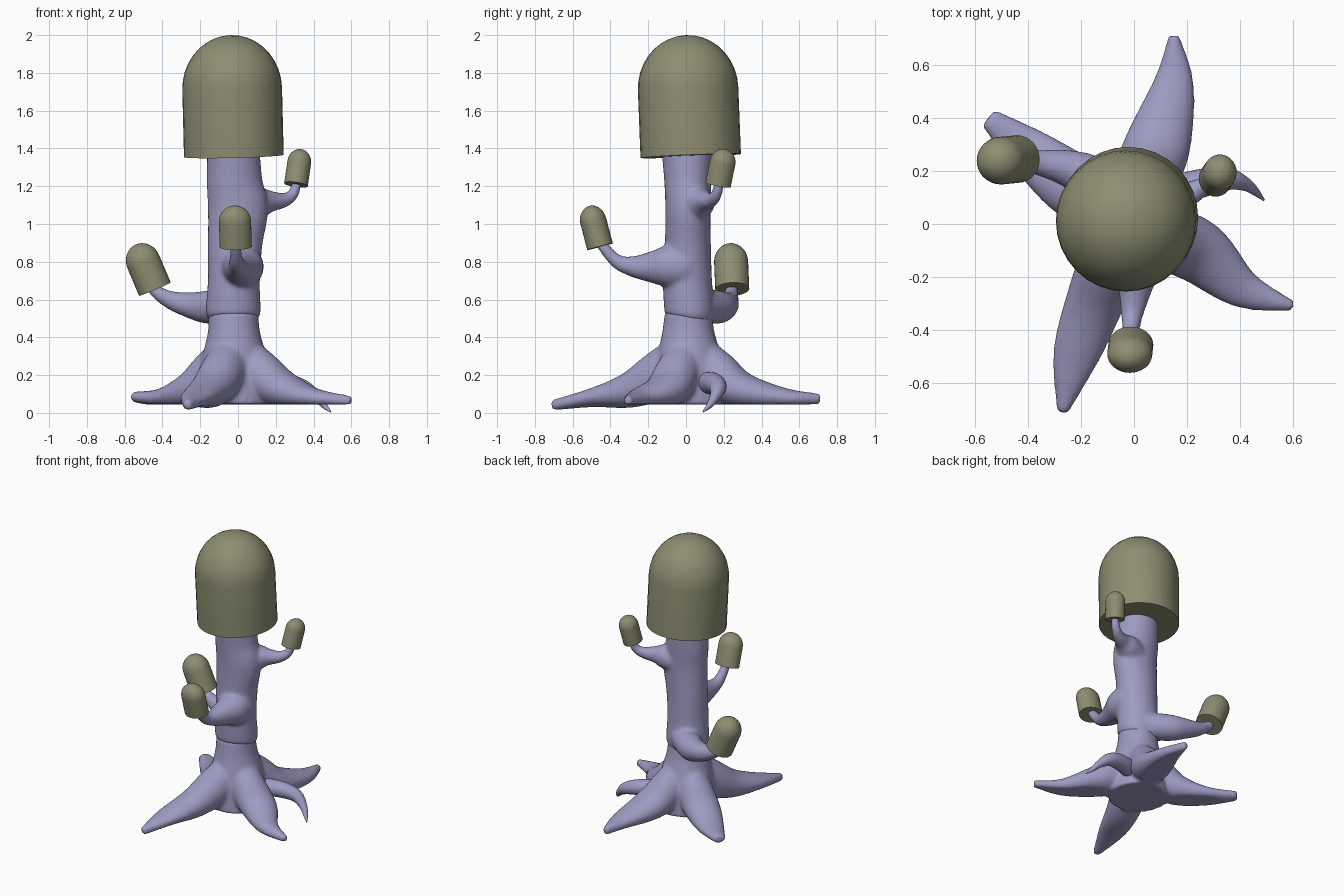
import bpy, bmesh, math
from mathutils import Vector

if "Cube" in bpy.data.objects:
    bpy.data.objects.remove(bpy.data.objects["Cube"])


def material(name, color):
    m = bpy.data.materials.new(name)
    m.diffuse_color = color
    m.use_nodes = True
    m.node_tree.nodes["Principled BSDF"].inputs["Base Color"].default_value = m.diffuse_color
    return m


BARK = material("bark", (0.34, 0.33, 0.54, 1))
CAP = material("cap", (0.27, 0.27, 0.17, 1))


def resample(pts, n=4):
    # Catmull-Rom through all point values (position and radii)
    out = []
    for i in range(len(pts) - 1):
        a, b, c, d = (pts[max(i - 1, 0)], pts[i], pts[i + 1], pts[min(i + 2, len(pts) - 1)])
        for k in range(n):
            t = k / n
            out.append([0.5 * (2 * q + (r - p) * t + (2 * p - 5 * q + 4 * r - s) * t * t
                               + (3 * q - p - 3 * r + s) * t ** 3)
                        for p, q, r, s in zip(a, b, c, d)])
    return out + [list(pts[-1])]


def tube(bm, pts, ref=(0, 0, 1), floor=-1, sides=24):
    # pts: x, y, z, half width, half height
    pts = resample(pts)
    rings = []
    for i, p in enumerate(pts):
        t = Vector(pts[min(i + 1, len(pts) - 1)][:3]) - Vector(pts[max(i - 1, 0)][:3])
        side = t.cross(Vector(ref)).normalized()
        up = side.cross(t).normalized()
        ring = []
        for k in range(sides):
            a = math.tau * k / sides
            v = Vector(p[:3]) + side * (p[3] * math.cos(a)) + up * (p[4] * math.sin(a))
            v.z = max(v.z, floor)
            ring.append(bm.verts.new(v))
        rings.append(ring)
    for r, s in zip(rings, rings[1:]):
        for k in range(sides):
            j = (k + 1) % sides
            bm.faces.new((r[k], r[j], s[j], s[k]))
    bm.faces.new(rings[0][::-1])
    bm.faces.new(rings[-1])


def finish(bm, name, mat):
    bmesh.ops.recalc_face_normals(bm, faces=bm.faces)
    me = bpy.data.meshes.new(name)
    bm.to_mesh(me)
    bm.free()
    me.materials.append(mat)
    ob = bpy.data.objects.new(name, me)
    bpy.context.collection.objects.link(ob)
    bpy.ops.object.select_all(action='DESELECT')
    ob.select_set(True)
    bpy.context.view_layer.objects.active = ob
    return ob


def fuse(ob):
    # blend the overlapping tubes into one organic skin
    m = ob.modifiers.new("fuse", 'REMESH')
    m.mode = 'VOXEL'
    m.voxel_size = 0.012
    s = ob.modifiers.new("soften", 'SMOOTH')
    s.factor = 0.5
    s.iterations = 6
    for name in ("fuse", "soften"):
        bpy.ops.object.modifier_apply(modifier=name)
    bpy.ops.object.shade_smooth_by_angle(angle=math.radians(50))


def round_branch(bm, pts):
    tube(bm, [(x, y, z, r, r) for x, y, z, r in pts])


# trunk with its three branches
bm = bmesh.new()
tube(bm, [(-.025, .015, .495, .125, .115), (-.025, .018, .535, .145, .132),
          (-.022, .008, .70, .138, .13), (-.015, .01, .9, .145, .122),
          (0, .01, 1.08, .16, .12), (-.018, .01, 1.22, .148, .125),
          (-.025, .005, 1.42, .138, .137)], ref=(0, 1, 0))
round_branch(bm, [(-.04, .08, .57, .09), (-.16, .17, .56, .088), (-.25, .21, .57, .07),
                  (-.35, .23, .595, .05), (-.43, .24, .64, .035), (-.48, .245, .70, .028)])
round_branch(bm, [(.01, 0, .77, .12), (.02, -.09, .775, .115), (.01, -.18, .772, .085),
                  (0, -.28, .775, .056), (-.01, -.37, .805, .037), (-.012, -.455, .90, .028)])
round_branch(bm, [(.06, .05, 1.1, .09), (.13, .08, 1.115, .078), (.18, .10, 1.12, .055),
                  (.24, .13, 1.125, .04), (.29, .16, 1.155, .03), (.315, .18, 1.23, .025)])
fuse(finish(bm, "trunk", BARK))

# flared root base: core plus four spreading roots
bm = bmesh.new()
tube(bm, [(-.02, .02, .045, .2, .2), (-.02, .02, .2, .19, .19), (-.02, .015, .32, .165, .165),
          (-.022, .012, .43, .138, .138), (-.024, .012, .53, .132, .125)], ref=(0, 1, 0))
# plan points (x, y, half width), floor height, tip height
roots = [
    ([(.09, .30, .125), (.15, .53, .078), (.15, .71, .02)], .045, .075),
    ([(-.25, .16, .12), (-.40, .28, .088), (-.55, .40, .04)], .045, .085),
    ([(-.15, -.30, .11), (-.22, -.50, .088), (-.27, -.71, .022)], .015, .04),
    ([(.25, -.11, .12), (.41, -.245, .075), (.60, -.31, .02)], .045, .062),
]
for plan, floor, tip in roots:
    (ax, ay, aw), (bx, by, bw), (cx, cy, cw) = plan
    tube(bm, [(-.02, .02, .31, .11, .13), ((ax - .02) / 2, (ay + .02) / 2, .20, .12, .13),
              (ax, ay, .12, aw, .095), (bx, by, .08, bw, .05), (cx, cy, tip, cw, .028)],
         floor=floor)
fuse(finish(bm, "roots", BARK))

# thin claw-like side root
bm = bmesh.new()
round_branch(bm, [(.08, .10, .16, .06), (.24, .15, .155, .055), (.35, .17, .13, .043),
                  (.42, .15, .08, .026), (.46, .12, .035, .015), (.49, .09, .006, .004)])
finish(bm, "claw_root", BARK)
bpy.ops.object.shade_smooth_by_angle(angle=math.radians(50))


# domed caps: straight wall, round top, closed underside
def cap(name, base, top, rx, ry, dome, sides=32, rows=9):
    base, top = Vector(base), Vector(top)
    axis = top - base
    rot = Vector((0, 0, 1)).rotation_difference(axis.normalized())
    h = axis.length
    profile = [(1, 0)] + [(math.cos(a), h - dome + dome * math.sin(a))
                          for a in (i * math.pi / 2 / rows for i in range(rows))]
    bm = bmesh.new()
    rings = [[bm.verts.new(base + rot @ Vector((rx * r * math.cos(math.tau * k / sides),
                                                ry * r * math.sin(math.tau * k / sides), z)))
              for k in range(sides)] for r, z in profile]
    tip = bm.verts.new(top)
    for k in range(sides):
        j = (k + 1) % sides
        for r, s in zip(rings, rings[1:]):
            bm.faces.new((r[k], r[j], s[j], s[k]))
        bm.faces.new((rings[-1][k], rings[-1][j], tip))
    bm.faces.new(rings[0][::-1])
    finish(bm, name, CAP)
    bpy.ops.object.shade_smooth_by_angle(angle=math.radians(35))


cap("top_cap", (-.022, .025, 1.36), (-.038, 0, 2.0), .264, .266, .285)
cap("left_cap", (-.44, .245, .655), (-.54, .235, .892), .091, .09, .1)
cap("front_cap", (-.012, -.455, .88), (-.018, -.512, 1.096), .085, .07, .085)
cap("right_cap", (.307, .17, 1.208), (.334, .208, 1.395), .063, .068, .07)
